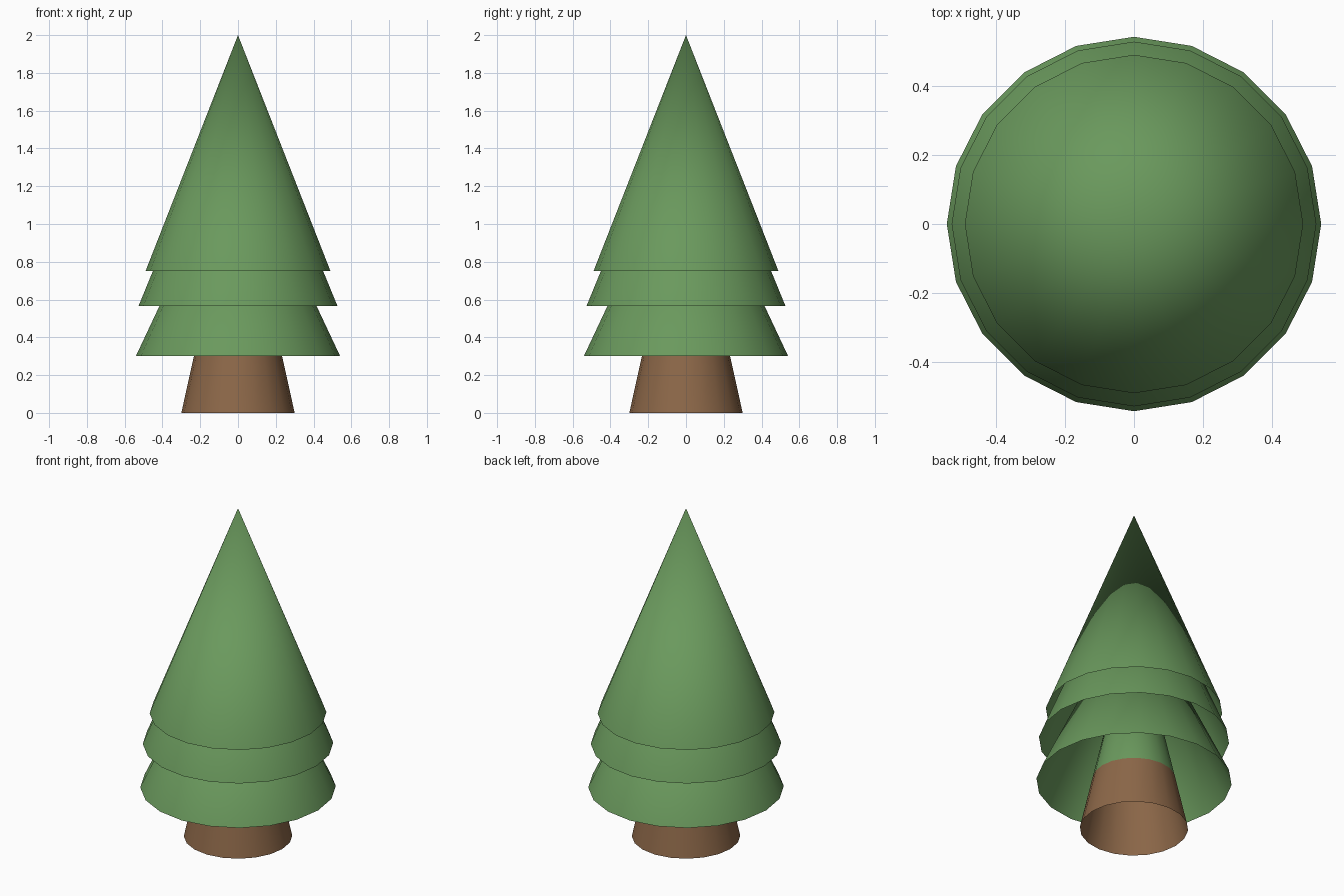
import bpy, bmesh
from math import cos, sin, tau

if "Cube" in bpy.data.objects:
    bpy.data.objects.remove(bpy.data.objects["Cube"])

SIDES = 20


def material(name, rgb):
    m = bpy.data.materials.new(name)
    m.diffuse_color = (*rgb, 1.0)
    m.use_nodes = True
    m.node_tree.nodes["Principled BSDF"].inputs["Base Color"].default_value = m.diffuse_color
    return m


green = material("leaf green", (0.144, 0.319, 0.109))
brown = material("bark brown", (0.262, 0.136, 0.065))


def open_cone(name, rings, apex_z, mats):
    """Bottomless smooth cone: rings are (radius, z) from the bottom up.
    mats gives one material per band, the last one reaching the apex."""
    bm = bmesh.new()
    loops = [[bm.verts.new((r * cos(tau * i / SIDES), r * sin(tau * i / SIDES), z))
              for i in range(SIDES)] for r, z in rings]
    tip = bm.verts.new((0, 0, apex_z))
    slots = list(dict.fromkeys(mats))
    for band, mat in enumerate(mats):
        for i in range(SIDES):
            j = (i + 1) % SIDES
            low = loops[band]
            if band + 1 < len(loops):
                up = loops[band + 1]
                f = bm.faces.new((low[i], low[j], up[j], up[i]))
            else:
                f = bm.faces.new((low[i], low[j], tip))
            f.material_index = slots.index(mat)
            f.smooth = True
    me = bpy.data.meshes.new(name)
    bm.to_mesh(me)
    bm.free()
    for m in slots:
        me.materials.append(m)
    ob = bpy.data.objects.new(name, me)
    bpy.context.collection.objects.link(ob)
    return ob


# Trunk: brown below, turning green where it rises inside the branches
open_cone("trunk", [(0.30, 0.0), (0.229, 0.32)], 1.35, [brown, green])

# Three nested, open branch tiers
open_cone("lower_branches", [(0.541, 0.30)], 1.45, [green])
open_cone("middle_branches", [(0.527, 0.565)], 1.85, [green])
open_cone("top_branches", [(0.489, 0.752)], 2.0, [green])
